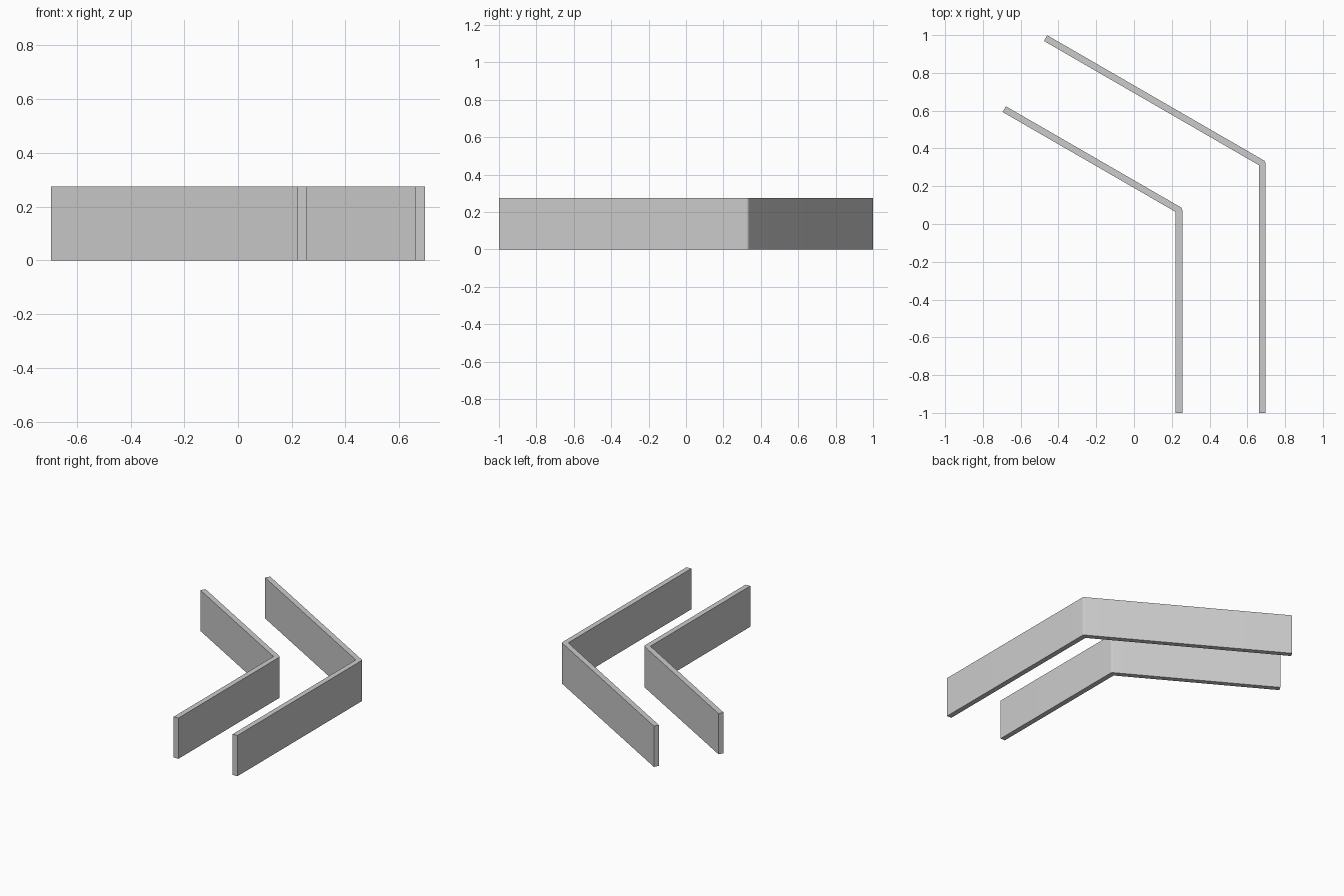
import bpy, bmesh
from math import radians
from mathutils import Vector, Matrix

cube = bpy.data.objects.get("Cube")
if cube:
    bpy.data.objects.remove(cube, do_unlink=True)

HEIGHT = 0.275
HALF = 0.0175      # half the wall thickness
BEND = 60          # turn of the rear arm, degrees
STEPS = 8          # facets in the rounded outer corner

grey = bpy.data.materials.new("wall grey")
grey.use_nodes = True
colour = (0.6, 0.6, 0.6, 1)
grey.diffuse_color = colour
grey.node_tree.nodes["Principled BSDF"].inputs["Base Color"].default_value = colour


def bent_wall(name, start, corner, end):
    """Wall along a bent centreline, mitred inside and rounded outside."""
    start, corner, end = Vector(start), Vector(corner), Vector(end)

    def side(angle):
        return Matrix.Rotation(radians(angle), 2) @ Vector((HALF, 0))

    inner = corner - side(BEND / 2) / side(BEND / 2).normalized().dot(Vector((1, 0)))
    outline = [start - side(0), start + side(0)]
    outline += [corner + side(BEND * i / STEPS) for i in range(STEPS + 1)]
    outline += [end + side(BEND), end - side(BEND), inner]

    # Extrude the plan outline upwards
    bm = bmesh.new()
    base = bm.faces.new([bm.verts.new((p.x, p.y, 0)) for p in outline])
    top = bmesh.ops.extrude_face_region(bm, geom=[base], use_keep_orig=True)["geom"]
    bmesh.ops.translate(bm, vec=(0, 0, HEIGHT),
                        verts=[v for v in top if isinstance(v, bmesh.types.BMVert)])
    bmesh.ops.recalc_face_normals(bm, faces=bm.faces)
    mesh = bpy.data.meshes.new(name)
    bm.to_mesh(mesh)
    bm.free()
    mesh.materials.append(grey)
    wall = bpy.data.objects.new(name, mesh)
    bpy.context.collection.objects.link(wall)

    # Smooth the rounded corner only
    bpy.ops.object.select_all(action="DESELECT")
    wall.select_set(True)
    bpy.context.view_layer.objects.active = wall
    bpy.ops.object.shade_smooth_by_angle(angle=radians(30))


bent_wall("outer_wall", (0.678, -1), (0.678, 0.322), (-0.468, 0.984))
bent_wall("inner_wall", (0.238, -1), (0.238, 0.074), (-0.687, 0.608))
